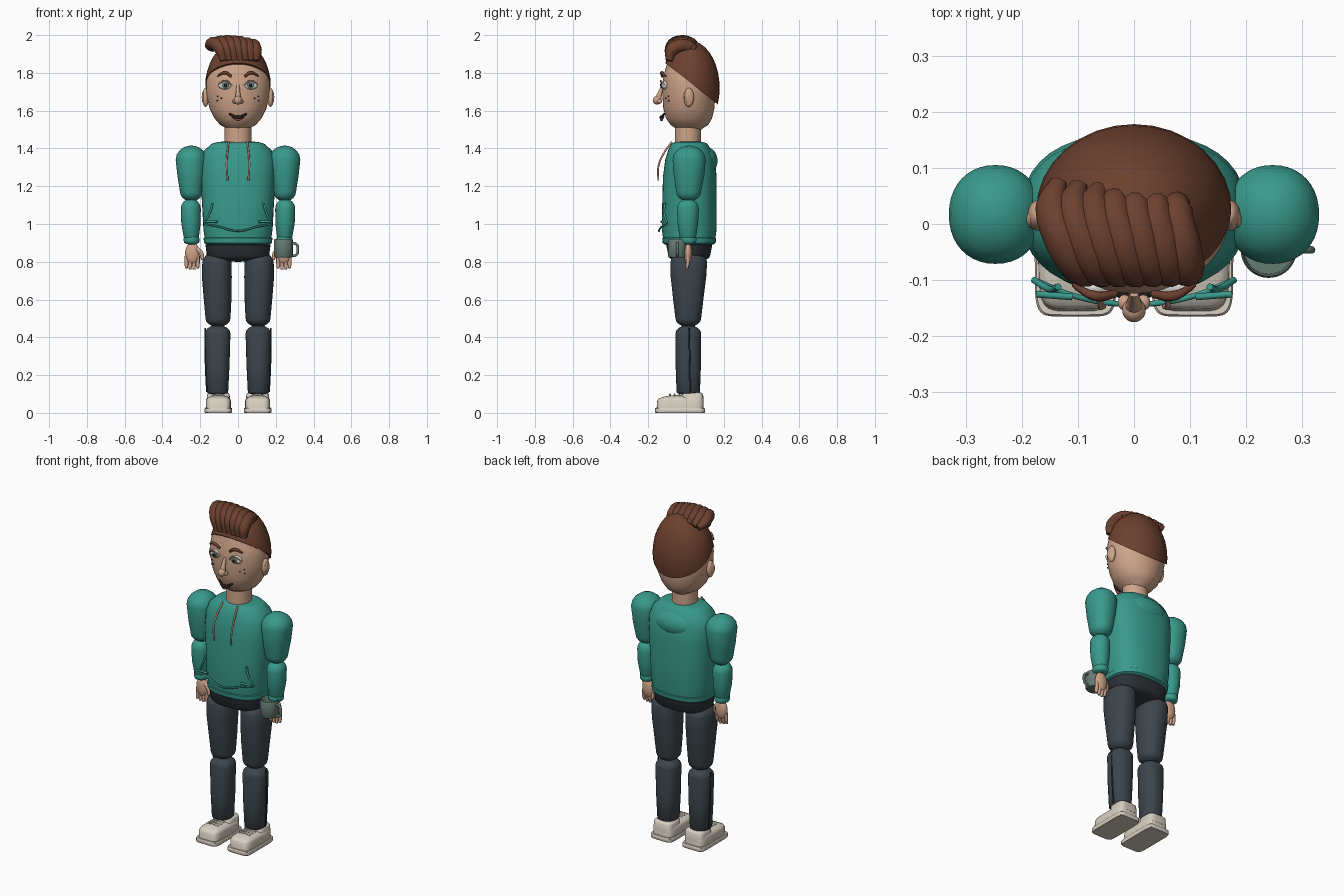
import bpy, bmesh, math
from mathutils import Vector

old = bpy.data.objects.get("Cube")
if old:
    bpy.data.objects.remove(old, do_unlink=True)


def material(name, rgb):
    m = bpy.data.materials.new(name)
    m.use_nodes = True
    m.diffuse_color = (*rgb, 1)
    m.node_tree.nodes["Principled BSDF"].inputs["Base Color"].default_value = (*rgb, 1)
    return m


TEAL = material("teal fabric", (.04, .32, .26))
SKIN = material("skin", (.62, .37, .25))
HAIR = material("brown hair", (.15, .052, .028))
DENIM = material("slate trousers", (.045, .06, .072))
WAIST = material("dark waistband", (.026, .033, .04))
SHOE = material("cream shoe", (.68, .62, .53))
MUG = material("grey green", (.13, .2, .17))
WHITE = material("eye white", (.8, .8, .77))
BLACK = material("black", (.015, .012, .012))
LIP = material("lip", (.36, .11, .08))


def finish(name, mesh, mat, angle=40):
    mesh.materials.clear()
    mesh.materials.append(mat)
    mesh.shade_smooth()
    mesh.set_sharp_from_angle(angle=math.radians(angle))
    ob = bpy.data.objects.new(name, mesh)
    bpy.context.collection.objects.link(ob)
    return ob


def from_bmesh(name, bm, mat):
    bmesh.ops.recalc_face_normals(bm, faces=bm.faces[:])
    mesh = bpy.data.meshes.new(name)
    bm.to_mesh(mesh)
    bm.free()
    return finish(name, mesh, mat)


def ball(name, loc, radii, mat, cut=None):
    bm = bmesh.new()
    bmesh.ops.create_uvsphere(bm, u_segments=32, v_segments=18, radius=1)
    for v in bm.verts:
        v.co = Vector(loc) + Vector(a * b for a, b in zip(v.co, radii))
    if cut:
        geom = bm.verts[:] + bm.edges[:] + bm.faces[:]
        res = bmesh.ops.bisect_plane(bm, geom=geom, plane_co=cut[0], plane_no=cut[1], clear_inner=True)
        rim = [e for e in res["geom_cut"] if isinstance(e, bmesh.types.BMEdge)]
        bmesh.ops.edgeloop_fill(bm, edges=rim)
    return from_bmesh(name, bm, mat)


def loft(name, keys, mat, caps=(0, 0), p=2, n=40):
    """Stack of superellipse rings (z, cx, cy, rx, ry), ends rounded by the cap heights."""
    steps = [math.radians(a) for a in (20, 40, 60, 75, 85)]

    def dome(key, h):
        z, cx, cy, rx, ry = key
        return [(z + h * math.sin(a), cx, cy, rx * math.cos(a), ry * math.cos(a)) for a in steps]

    rings = list(keys)
    if caps[0]:
        rings = dome(keys[0], -caps[0])[::-1] + rings
    if caps[1]:
        rings += dome(keys[-1], caps[1])
    bm = bmesh.new()
    loops = []
    for z, cx, cy, rx, ry in rings:
        loop = []
        for i in range(n):
            c, s = math.cos(math.tau * i / n), math.sin(math.tau * i / n)
            loop.append(bm.verts.new((cx + rx * math.copysign(abs(c) ** (2 / p), c),
                                      cy + ry * math.copysign(abs(s) ** (2 / p), s), z)))
        loops.append(loop)
    for a, b in zip(loops, loops[1:]):
        for i in range(n):
            j = (i + 1) % n
            bm.faces.new((a[i], a[j], b[j], b[i]))
    bm.faces.new(loops[0][::-1])
    bm.faces.new(loops[-1])
    return from_bmesh(name, bm, mat)


def tube(name, points, radius, mat, taper=None, cyclic=False):
    """Smooth round stroke through the points."""
    cu = bpy.data.curves.new(name, "CURVE")
    cu.dimensions = "3D"
    cu.bevel_depth, cu.bevel_resolution, cu.resolution_u = radius, 4, 8
    cu.use_fill_caps = True
    sp = cu.splines.new("BEZIER")
    sp.use_cyclic_u = cyclic
    sp.bezier_points.add(len(points) - 1)
    for i, (bp, co) in enumerate(zip(sp.bezier_points, points)):
        bp.co = co
        bp.handle_left_type = bp.handle_right_type = "AUTO"
        bp.radius = taper[i] if taper else 1
    tmp = bpy.data.objects.new(name, cu)
    bpy.context.collection.objects.link(tmp)
    mesh = bpy.data.meshes.new_from_object(tmp.evaluated_get(bpy.context.evaluated_depsgraph_get()))
    bpy.data.objects.remove(tmp, do_unlink=True)
    return finish(name, mesh, mat, 60)


# Head and neck
loft("head", [(1.505, 0, .018, .06, .07), (1.525, 0, .018, .095, .1), (1.56, 0, .016, .125, .122),
              (1.61, 0, .015, .15, .135), (1.68, 0, .015, .167, .14), (1.75, 0, .015, .169, .139),
              (1.8, 0, .015, .16, .13), (1.85, 0, .015, .135, .115)], SKIN, (.012, .08))
loft("neck", [(1.4, 0, .01, .072, .07), (1.56, 0, .01, .07, .068)], SKIN)

# Hair cap cut along a slope, and swept locks
ball("hair_cap", (0, .022, 1.72), (.175, .156, .25), HAIR, ((0, .02, 1.75), (0, .62, .785)))
for i in range(7):
    t = i / 6
    x0, x1 = -.145 + .22 * t, -.075 + .175 * t
    lift = .03 * math.sin(math.pi * (.25 + .65 * t))
    tube("hair_lock", [(x0 + .01, .075 - .03 * t, 1.915 + lift * .5), (x0, .03, 1.925 + lift),
                       (x0 * .7 + x1 * .3, -.03, 1.935 + lift),
                       (x0 * .3 + x1 * .7, -.075, 1.91 + lift), (x1, -.09, 1.865)],
         .034, HAIR, (.45, .9, 1.05, 1, .55))

# Face
tube("nose_bridge", [(0, -.122, 1.735), (0, -.135, 1.7), (0, -.148, 1.66)], .014, SKIN, (.6, .8, 1.2))
ball("nose_tip", (0, -.153, 1.655), (.021, .022, .023), SKIN)
for s in (-1, 1):
    ball("nostril", (s * .017, -.14, 1.649), (.012, .014, .012), SKIN)
    ball("eye_white", (s * .068, -.112, 1.735), (.036, .018, .023), WHITE)
    ball("iris", (s * .066, -.127, 1.735), (.018, .007, .018), MUG)
    ball("pupil", (s * .066, -.133, 1.735), (.009, .004, .009), BLACK)
    tube("upper_eyelid", [(s * .032, -.124, 1.732), (s * .066, -.134, 1.759), (s * .104, -.114, 1.737)],
         .004, SKIN)
    tube("eyebrow", [(s * .034, -.125, 1.781), (s * .07, -.128, 1.801), (s * .108, -.108, 1.783)],
         .009, HAIR, (.8, 1, .5))
    for dx, dz in ((0, 0), (.02, .012), (.022, -.012)):
        ball("freckle", (s * (.088 + dx), -.107 + dx * .7, 1.665 + dz), (.004, .004, .004), HAIR)
    ball("ear", (s * .172, .015, 1.67), (.018, .027, .05), SKIN)
    ball("inner_ear", (s * .184, .008, 1.672), (.008, .015, .03), SKIN)
tube("mouth", [(-.045, -.115, 1.583), (0, -.131, 1.564), (.045, -.115, 1.583)], .01, BLACK, (.5, 1, .5))
tube("lower_lip", [(-.032, -.117, 1.567), (0, -.13, 1.553), (.032, -.117, 1.567)], .008, LIP, (.4, 1, .4))

# Hoodie body, hem and folded hood
loft("hoodie_body", [(.9, 0, .017, .172, .135), (.97, 0, .017, .183, .145), (1.1, 0, .018, .19, .144),
                     (1.25, 0, .02, .2, .142), (1.34, 0, .022, .197, .132), (1.39, 0, .02, .178, .115),
                     (1.42, 0, .018, .145, .098)], TEAL, (0, .02), 2.4)
loft("hoodie_hem", [(.9, 0, .017, .18, .14), (.925, 0, .017, .182, .143)], TEAL, (.02, .018), 2.4)
ball("hood", (0, .1, 1.335), (.13, .067, .075), TEAL)

# Pocket seams and drawstrings
tube("pocket_lower_seam", [(-.178, -.1, 1.0), (-.1, -.13, .985), (0, -.143, .963), (.1, -.13, .985),
                           (.178, -.1, 1.0)], .005, TEAL)
for s in (-1, 1):
    tube("pocket_slit", [(s * .135, -.112, 1.11), (s * .15, -.116, 1.06), (s * .178, -.1, 1.005)], .006, TEAL)
    tube("pocket_stitch", [(s * .11, -.13, 1.012), (s * .175, -.125, 1.012)], .006, TEAL)
    tube("drawstring", [(s * .05, -.075, 1.435), (s * .057, -.12, 1.37), (s * .06, -.145, 1.31),
                        (s * .055, -.147, 1.23)], .005, SKIN)

# Arms and hands
for s in (-1, 1):
    loft("upper_sleeve", [(1.17, s * .247, .014, .06, .066), (1.25, s * .247, .016, .073, .08),
                          (1.34, s * .247, .017, .083, .088)], TEAL, (.05, .075), 2.15)
    loft("lower_sleeve", [(.93, s * .247, .01, .04, .043), (1.0, s * .249, .01, .051, .054),
                          (1.08, s * .25, .01, .053, .058)], TEAL, (.015, .055))
    loft("sleeve_cuff", [(.905, s * .246, .01, .041, .044), (.925, s * .246, .01, .042, .046)],
         TEAL, (.014, .014))
    ball("palm", (s * .242, .01, .845), (.038, .022, .058), SKIN)
    for k in range(4):
        x = .213 + .02 * k
        low = .757 + .006 * abs(k - 1.4)
        tube("finger", [(s * x, .01, .83), (s * x, .009, .79), (s * x, .004, low)], .0105, SKIN, (1, 1, .7))
    tube("thumb", [(s * .22, .005, .87), (s * .195, 0, .845), (s * .187, -.004, .81)], .012, SKIN, (1, 1, .65))

# Mug with open rim and handle
loft("mug", [(.822, .24, -.046, .044, .044), (.83, .24, -.046, .05, .05), (.915, .24, -.046, .05, .05),
             (.92, .24, -.046, .047, .047), (.915, .24, -.046, .044, .044),
             (.84, .24, -.046, .043, .043)], MUG)
tube("mug_handle", [(.285, -.046, .9), (.31, -.046, .892), (.316, -.046, .865), (.31, -.046, .838),
                    (.285, -.046, .83)], .007, MUG)

# Hips and legs
loft("waistband", [(.83, 0, .017, .165, .11), (.89, 0, .017, .172, .122)], WAIST, (.03, .01), 2.6)
for s in (-1, 1):
    loft("thigh", [(.5, s * .106, .012, .066, .068), (.6, s * .108, .012, .073, .08),
                   (.72, s * .112, .013, .079, .094), (.8, s * .112, .015, .077, .097)],
         DENIM, (.045, .05), 2.2)
    loft("shin", [(.11, s * .108, .012, .056, .062), (.25, s * .108, .012, .063, .067),
                  (.42, s * .108, .012, .068, .068)], DENIM, (.015, .045), 2.3)
    tube("trouser_seam", [(s * .174, .016, .45), (s * .172, .02, .26), (s * .165, .022, .11)], .004, WAIST)

# Shoes
for s in (-1, 1):
    loft("shoe_sole", [(0, s * .104, -.032, .07, .13), (.004, s * .104, -.032, .073, .133),
                       (.022, s * .104, -.032, .073, .133), (.026, s * .104, -.032, .07, .13)],
         SHOE, (0, 0), 7)
    loft("shoe_upper", [(.02, s * .104, -.032, .067, .124), (.065, s * .104, -.03, .066, .122)],
         SHOE, (0, .03), 5)
    loft("shoe_collar", [(.05, s * .104, .035, .062, .058), (.098, s * .104, .035, .06, .056)],
         SHOE, (0, .014), 4)
    for y in (-.085, -.06, -.035):
        tube("shoe_lace", [(s * .104 - .035, y, .09), (s * .104, y, .097), (s * .104 + .035, y, .09)],
             .005, SHOE)
